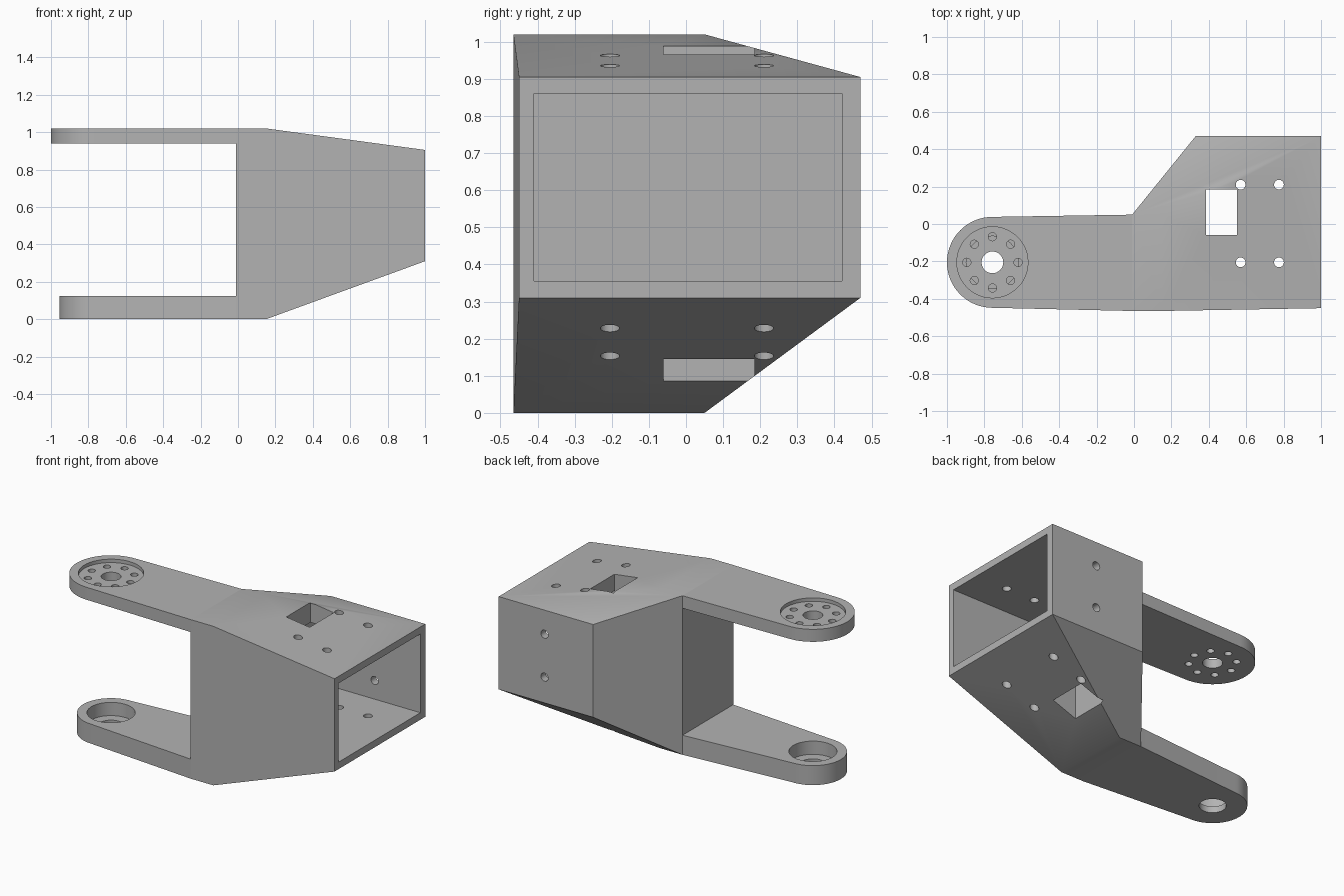
import bpy
import bmesh
import math

if "Cube" in bpy.data.objects:
    bpy.data.objects.remove(bpy.data.objects["Cube"])

grey = bpy.data.materials.new("plain grey")
GREY = (0.45, 0.45, 0.45, 1)
grey.use_nodes = True
grey.diffuse_color = GREY
grey.node_tree.nodes["Principled BSDF"].inputs["Base Color"].default_value = GREY


def make(name, bm):
    bmesh.ops.recalc_face_normals(bm, faces=bm.faces)
    mesh = bpy.data.meshes.new(name)
    bm.to_mesh(mesh)
    bm.free()
    mesh.materials.append(grey)
    obj = bpy.data.objects.new(name, mesh)
    bpy.context.collection.objects.link(obj)
    return obj


def prism(name, outline, z0, z1):
    bm = bmesh.new()
    face = bm.faces.new([bm.verts.new((x, y, z0)) for x, y in outline])
    top = bmesh.ops.extrude_face_region(bm, geom=[face])["geom"]
    for v in top:
        if isinstance(v, bmesh.types.BMVert):
            v.co.z = z1
    return make(name, bm)


def box(name, x0, x1, y0, y1, z0, z1):
    return prism(name, [(x0, y0), (x1, y0), (x1, y1), (x0, y1)], z0, z1)


def disc(name, x, y, r, z0, z1, n=32):
    ring = [(x + r * math.cos(math.tau * i / n), y + r * math.sin(math.tau * i / n))
            for i in range(n)]
    return prism(name, ring, z0, z1)


def cut(obj, cutters):
    bpy.context.view_layer.objects.active = obj
    for c in cutters:
        c.hide_render = True
        mod = obj.modifiers.new("cut", "BOOLEAN")
        mod.operation = "DIFFERENCE"
        mod.solver = "EXACT"
        mod.object = c
        bpy.ops.object.modifier_apply(modifier=mod.name)
        bpy.data.objects.remove(c)


def smooth(obj):
    bpy.ops.object.select_all(action="DESELECT")
    obj.select_set(True)
    bpy.context.view_layer.objects.active = obj
    bpy.ops.object.shade_smooth_by_angle(angle=math.radians(25))


# Tapered body: convex hull of the wide fork side and the open end
JOIN, BEND, FRONT, BACK, HEIGHT = -0.01, 0.15, -0.465, 0.05, 1.02
bm = bmesh.new()
for z in (0, HEIGHT):
    for x in (JOIN, BEND):
        for y in (FRONT, BACK):
            bm.verts.new((x, y, z))
for z in (0.31, 0.905):
    for x, y in ((1, -0.45), (1, 0.47), (0.33, 0.47)):
        bm.verts.new((x, y, z))
bmesh.ops.convex_hull(bm, input=bm.verts)
bmesh.ops.dissolve_limit(bm, angle_limit=0.01, verts=bm.verts, edges=bm.edges)
body = make("body", bm)

# Hollow, square window, vertical screw holes and two holes in the back wall
cutters = [box("hollow", 0.34, 1.2, -0.41, 0.42, 0.355, 0.86),
           box("window", 0.385, 0.55, -0.06, 0.185, -0.2, 1.2)]
for x in (0.57, 0.775):
    for y in (-0.205, 0.21):
        cutters.append(disc("screw_hole", x, y, 0.026, -0.2, 1.2, 24))
for z in (0.475, 0.75):
    hole = disc("back_hole", 0, 0, 0.026, -0.15, 0.15, 24)
    hole.rotation_euler.x = math.pi / 2
    hole.location = (0.675, 0.47, z)
    cutters.append(hole)
cut(body, cutters)
smooth(body)

# Fork arms with rounded ends
CX, CY = -0.757, -0.205


def arm(name, r, z0, z1, n=32):
    arc = [math.pi / 2 + math.pi * i / n for i in range(n + 1)]
    outline = [(CX + r * math.cos(a), CY + r * math.sin(a)) for a in arc]
    return prism(name, outline + [(JOIN, FRONT), (JOIN, BACK)], z0, z1)


upper = arm("upper_arm", 0.243, 0.94, HEIGHT)
cutters = [disc("recess", CX, CY, 0.19, 0.998, 1.1, 48),
           disc("bore", CX, CY, 0.058, 0.8, 1.1)]
for i in range(8):
    a = math.tau * i / 8
    cutters.append(disc("bolt_hole", CX + 0.137 * math.cos(a),
                        CY + 0.137 * math.sin(a), 0.022, 0.8, 1.1, 20))
cut(upper, cutters)
smooth(upper)

lower = arm("lower_arm", 0.198, 0, 0.125)
cut(lower, [disc("recess", CX, CY, 0.14, 0.04, 0.3, 48),
            disc("bore", CX, CY, 0.078, -0.2, 0.3)])
smooth(lower)
